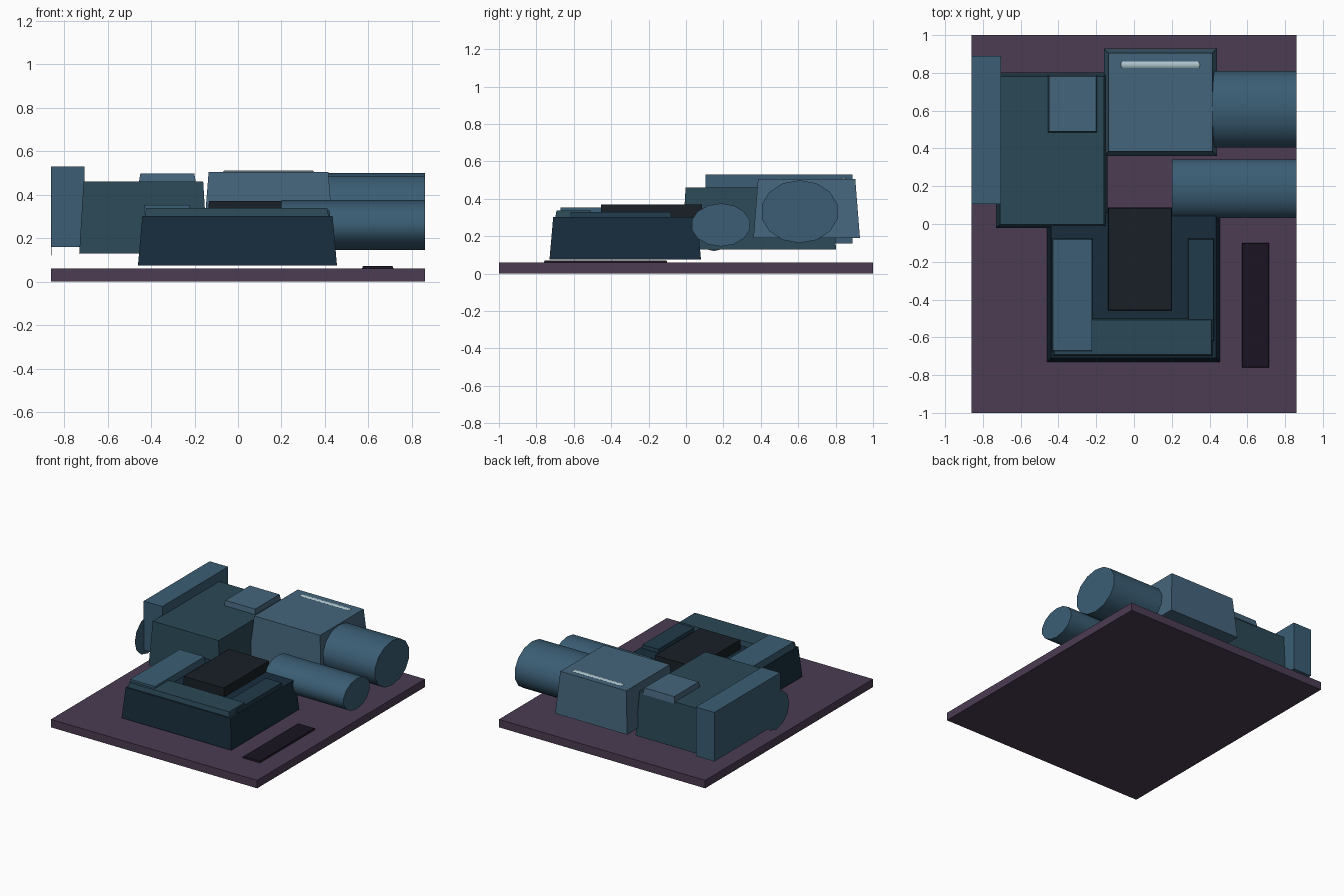
import bpy, bmesh, math

if "Cube" in bpy.data.objects:
    bpy.data.objects.remove(bpy.data.objects["Cube"])


def paint(name, rgb):
    m = bpy.data.materials.new(name)
    m.diffuse_color = (*rgb, 1)
    m.use_nodes = True
    m.node_tree.nodes["Principled BSDF"].inputs["Base Color"].default_value = m.diffuse_color
    return m


PLUM = paint("plum", (0.07, 0.045, 0.085))
BLACK = paint("black_plum", (0.01, 0.007, 0.015))
INK = paint("ink", (0.009, 0.014, 0.019))
NAVY = paint("navy", (0.009, 0.026, 0.045))
DEEP = paint("deep_blue", (0.015, 0.043, 0.07))
TEAL = paint("teal_blue", (0.024, 0.066, 0.095))
STEEL = paint("steel_blue", (0.043, 0.11, 0.175))
LIGHT = paint("light_steel", (0.06, 0.13, 0.2))
GLINT = paint("glint", (0.42, 0.55, 0.6))


def finish(name, bm, mat):
    bmesh.ops.recalc_face_normals(bm, faces=bm.faces)
    me = bpy.data.meshes.new(name)
    bm.to_mesh(me)
    bm.free()
    me.materials.append(mat)
    ob = bpy.data.objects.new(name, me)
    bpy.context.collection.objects.link(ob)
    return ob


def block(name, x, y, z, mat, taper=0.0):
    """Box given by ranges; the top is inset by taper on every side."""
    bm = bmesh.new()
    rings = []
    for h, t in ((z[0], 0), (z[1], taper)):
        x0, x1, y0, y1 = x[0] + t, x[1] - t, y[0] + t, y[1] - t
        rings.append([bm.verts.new((a, b, h)) for a, b in
                      ((x0, y0), (x1, y0), (x1, y1), (x0, y1))])
    lo, hi = rings
    bm.faces.new(lo[::-1])
    bm.faces.new(hi)
    for i in range(4):
        j = (i + 1) % 4
        bm.faces.new((lo[i], lo[j], hi[j], hi[i]))
    return finish(name, bm, mat)


def tube(name, x, yc, zc, ry, rz, mat, n=14):
    """Oval faceted cylinder lying along x."""
    bm = bmesh.new()
    rings = []
    for px in x:
        rings.append([bm.verts.new((px, yc + ry * math.sin(2 * math.pi * i / n),
                                    zc + rz * math.cos(2 * math.pi * i / n)))
                      for i in range(n)])
    a, b = rings
    bm.faces.new(a)
    bm.faces.new(b)
    for i in range(n):
        j = (i + 1) % n
        bm.faces.new((a[i], a[j], b[j], b[i])).smooth = True
    ob = finish(name, bm, mat)
    bpy.ops.object.select_all(action='DESELECT')
    ob.select_set(True)
    bpy.context.view_layer.objects.active = ob
    bpy.ops.object.shade_smooth_by_angle(angle=math.radians(40))
    return ob


# Ground plate and dark slot
block("base_plate", (-.86, .86), (-1, 1), (0, .06), PLUM)
block("floor_slot", (.57, .715), (-.76, -.1), (.058, .071), BLACK, .004)

# Front block with raised strips
block("front_block", (-.46, .455), (-.73, .08), (.075, .302), NAVY, .02)
block("front_strip", (-.43, .418), (-.70, -.50), (.295, .338), TEAL, .008)
block("left_strip", (-.434, -.219), (-.675, -.077), (.295, .352), STEEL, .004)
block("right_strip", (.284, .425), (-.62, -.077), (.295, .328), DEEP, .004)
block("front_inset", (-.137, .202), (-.457, .088), (.295, .37), INK, .003)

# Left block, its cap and its tall side panel
block("left_block", (-.73, -.14), (-.022, .802), (.13, .46), TEAL, .02)
block("left_cap", (-.457, -.193), (.482, .79), (.45, .498), LIGHT, .008)
block("side_panel", (-.86, -.705), (.105, .89), (.16, .53), STEEL)
tube("side_disc", (-.86, -.857), .15, .262, .152, .142, STEEL, 12)

# Back block with a pale glint line
block("back_block", (-.16, .44), (.36, .93), (.19, .505), LIGHT, .025)
tube("glint_bar", (-.06, .34), .843, .503, .017, .008, GLINT, 10)
for i, px in enumerate((-.06, .34)):
    bm = bmesh.new()
    bmesh.ops.create_uvsphere(bm, u_segments=10, v_segments=6, radius=1)
    for v in bm.verts:
        v.co = (px + .01 * v.co.x, .843 + .017 * v.co.y, .503 + .008 * v.co.z)
    finish(f"glint_end_{i + 1}", bm, GLINT)

# Oval tubes on the right
tube("large_tube", (.40, .86), .608, .331, .208, .168, STEEL)
tube("small_tube", (.20, .86), .186, .26, .159, .115, STEEL)
